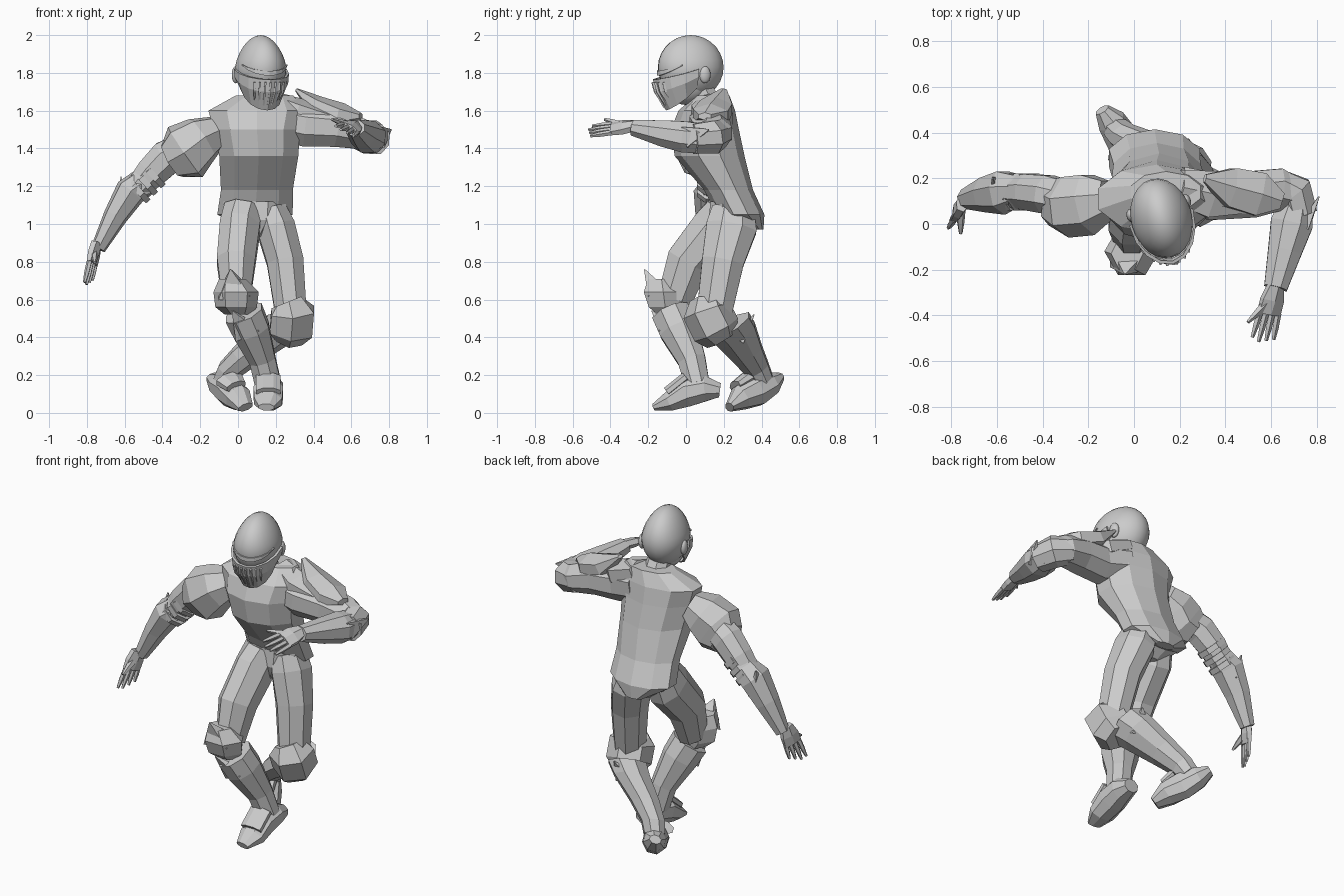
import bpy, bmesh, math
from mathutils import Vector, Matrix

cube = bpy.data.objects.get("Cube")
if cube:
    bpy.data.objects.remove(cube, do_unlink=True)

X, Y, Z = Vector((1, 0, 0)), Vector((0, 1, 0)), Vector((0, 0, 1))


def finish(name, bm):
    bmesh.ops.recalc_face_normals(bm, faces=bm.faces)
    mesh = bpy.data.meshes.new(name)
    bm.to_mesh(mesh)
    bm.free()
    obj = bpy.data.objects.new(name, mesh)
    bpy.context.collection.objects.link(obj)
    return obj


def loft(name, stations, hint=X, sides=8, normal=None, turn=0.5):
    """Skin rings; each station is centre x, y, z, radius along hint, other radius."""
    bm = bmesh.new()
    centres = [Vector(s[:3]) for s in stations]
    last = len(centres) - 1
    rings = []
    for i, station in enumerate(stations):
        axis = normal or (centres[min(i + 1, last)] - centres[max(i - 1, 0)]).normalized()
        u = (hint - axis * hint.dot(axis)).normalized()
        v = axis.cross(u)
        ring = []
        for k in range(sides):
            a = math.tau * (k + turn) / sides
            offset = u * math.cos(a) * station[3] + v * math.sin(a) * station[4]
            ring.append(bm.verts.new(centres[i] + offset))
        rings.append(ring)
    for low, high in zip(rings, rings[1:]):
        for k in range(sides):
            n = (k + 1) % sides
            bm.faces.new((low[k], low[n], high[n], high[k]))
    bm.faces.new(rings[0][::-1])
    bm.faces.new(rings[-1])
    return finish(name, bm)


def spike(name, base, tip, radius, hint=X, thin=0.4):
    loft(name, [(*base, radius, radius * thin), (*tip, .004, .004)], hint, 4)


def hand(side, wrist, reach, across, thumb_dir):
    wrist, reach, across = Vector(wrist), Vector(reach), Vector(across).normalized()
    knuckle = wrist + reach * 0.5
    loft(side + "_palm", [(*wrist, .04, .03), (*(wrist + reach * 0.25), .06, .03),
                          (*knuckle, .062, .022)], across, 6)
    for i in range(4):
        root = knuckle + across * (i - 1.5) * .03
        bend = reach * (0.5 - 0.05 * abs(i - 1)) + across * (i - 1.5) * .006
        loft(f"{side}_finger_{i + 1}", [(*(root - reach * .05), .015, .015),
             (*(root + bend * 0.5), .014, .014), (*(root + bend), .008, .008)], across, 5)
    root = wrist + reach * 0.2
    thumb = Vector(thumb_dir)
    loft(side + "_thumb", [(*root, .025, .022), (*(root + thumb * 0.6), .017, .017),
                           (*(root + thumb), .008, .008)], across, 5)


# Torso, coat tail and neck
loft("torso", [(.09, .38, .97, .06, .03), (.09, .29, 1.05, .21, .125), (.1, .225, 1.18, .2, .13),
               (.11, .125, 1.36, .22, .185), (.1, .1, 1.5, .24, .18), (.1, .11, 1.6, .27, .15),
               (.14, .14, 1.68, .16, .09)], X, 10, Z)
loft("pelvis", [(.09, .22, .93, .05, .07), (.09, .24, 1.02, .17, .13),
                (.09, .24, 1.12, .18, .12)], X, 8, Z)
loft("neck", [(.12, .12, 1.62, .08, .08), (.12, .05, 1.76, .07, .07)])

# Thighs
loft("left_thigh", [(.17, .25, 1.08, .09, .12), (.2, .24, .98, .11, .145),
                    (.25, .195, .8, .105, .12), (.28, .15, .53, .09, .1)])
loft("right_thigh", [(.03, .21, 1.08, .11, .11), (.01, .16, .98, .115, .14),
                     (-.01, .01, .8, .11, .125), (-.01, -.06, .6, .08, .1)])

# Knee guards
loft("left_knee_guard", [(.27, .11, .59, .08, .09), (.29, .11, .54, .13, .13),
                         (.28, .16, .44, .13, .13), (.27, .19, .39, .08, .09)], X, 6)
loft("right_knee_guard", [(-.03, -.13, .71, .07, .08), (-.01, -.12, .64, .12, .12),
                          (-.01, -.11, .56, .11, .1), (0, -.09, .52, .07, .07)], X, 6, Z, 0)
spike("right_knee_spike", (-.02, -.15, .63), (-.04, -.22, .76), .12, X, 0.6)

# Flared boots
loft("left_boot", [(.24, .23, .46, .13, .105), (.18, .27, .41, .12, .1),
                   (.05, .33, .31, .09, .085), (-.04, .38, .23, .07, .07),
                   (-.07, .41, .17, .06, .065)], Y, 8, Vector((-.3, .5, -.75)).normalized())
spike("left_boot_cuff", (.2, .29, .4), (.24, .36, .52), .1)
loft("right_boot", [(.03, -.08, .53, .11, .11), (.07, -.04, .44, .105, .11),
                    (.13, .03, .28, .075, .08), (.16, .06, .15, .075, .07)])
spike("right_boot_cuff", (.05, -.1, .42), (-.03, -.18, .54), .1)

# Feet
loft("left_foot", [(-.14, .5, .19, .035, .025), (-.1, .45, .155, .065, .065),
                   (-.05, .37, .12, .075, .09), (0, .29, .08, .075, .07),
                   (.04, .23, .03, .045, .025)])
loft("right_foot", [(.17, .18, .12, .05, .04), (.17, .1, .13, .075, .075),
                    (.16, 0, .11, .085, .085), (.16, -.09, .06, .08, .055),
                    (.15, -.17, .03, .045, .02)])
loft("left_ankle_strap", [(-.05, .32, .18, .08, .04), (-.01, .26, .14, .06, .03)])
loft("right_ankle_strap", [(.16, 0, .19, .07, .03), (.16, -.1, .11, .07, .03)])

# Right arm, hanging away from the body
loft("right_shoulder_guard", [(-.11, .11, 1.49, .09, .09), (-.19, .09, 1.45, .14, .13),
                              (-.28, .08, 1.38, .14, .165), (-.35, .1, 1.34, .11, .11)], Y, 7)
loft("right_upper_arm", [(-.25, .1, 1.42, .08, .09), (-.38, .13, 1.35, .09, .1),
                         (-.46, .14, 1.27, .085, .09), (-.54, .14, 1.18, .07, .07)], Y)
loft("right_forearm", [(-.5, .15, 1.22, .07, .08), (-.57, .14, 1.17, .1, .085),
                       (-.65, .13, 1.04, .08, .065), (-.74, .11, .87, .045, .04)], Y, 7)
spike("right_forearm_spike", (-.6, .15, 1.1), (-.62, .2, 1.25), .09, Y)
for i in range(3):
    spot = Vector((-.45, .14, 1.26)).lerp(Vector((-.53, .14, 1.18)), i / 2)
    step = Vector((-.012, 0, -.011))
    loft(f"right_elbow_band_{i + 1}", [(*(spot - step), .088, .088), (*(spot + step), .088, .088)], Y)
hand("right", (-.75, .09, .9), (-.045, -.06, -.22), (.4, 1, 0), (0, -.12, -.06))

# Left arm, raised and bent across the front
loft("left_upper_arm", [(.2, .14, 1.55, .12, .11), (.36, .12, 1.52, .11, .12),
                        (.52, .13, 1.51, .11, .11), (.64, .15, 1.48, .1, .09),
                        (.73, .12, 1.46, .07, .07)], Y)
loft("left_elbow", [(.62, .18, 1.48, .08, .07), (.7, .14, 1.46, .095, .09),
                    (.73, .04, 1.45, .085, .08)], Z)
loft("left_forearm", [(.72, .12, 1.45, .08, .07), (.69, 0, 1.46, .09, .1),
                      (.66, -.12, 1.48, .075, .08), (.62, -.28, 1.51, .045, .055)], Z)
spike("left_elbow_spike", (.75, 0, 1.46), (.81, .12, 1.5), .08, Z)
loft("left_shoulder_guard", [(.31, .2, 1.71, .02, .01), (.42, .16, 1.62, .1, .06),
                             (.55, .13, 1.57, .11, .07), (.65, .1, 1.57, .04, .02)], Y, 6)
loft("left_collar_plate", [(.2, .16, 1.65, .09, .05), (.34, .13, 1.59, .12, .07),
                           (.5, .08, 1.56, .04, .03)], Y, 6)
hand("left", (.62, -.27, 1.52), (-.06, -.25, -.03), (1, -.25, -.6), (-.11, -.11, .04))

# Head: everything below is built facing forward, then placed with one matrix
place = Matrix.Translation((.12, .025, 1.83)) @ Matrix.Rotation(math.radians(15), 4, "Z")


def ball(name, centre, size, taper=0.0):
    bm = bmesh.new()
    bmesh.ops.create_uvsphere(bm, u_segments=24, v_segments=14, radius=1)
    for vert in bm.verts:
        vert.co.x *= 1 - taper * max(vert.co.z, 0)
        vert.co = Vector(c + s * p for c, s, p in zip(centre, size, vert.co))
    for face in bm.faces:
        face.smooth = True
    bm.transform(place)
    return finish(name, bm)


def band(name, rows, spread, thickness, columns=8):
    """Curved plate: each row is height at front, height at side, width, depth."""
    bm = bmesh.new()
    grid = []
    for front, side, width, depth in rows:
        line = []
        for i in range(columns + 1):
            a = spread * (2 * i / columns - 1)
            blend = (a / spread) ** 2
            line.append(bm.verts.new((width * math.sin(a), -depth * math.cos(a),
                                      front + (side - front) * blend)))
        grid.append(line)
    for low, high in zip(grid, grid[1:]):
        for i in range(columns):
            bm.faces.new((low[i], low[i + 1], high[i + 1], high[i]))
    bm.transform(place)
    obj = finish(name, bm)
    solid = obj.modifiers.new("thickness", "SOLIDIFY")
    solid.thickness = thickness
    solid.offset = 0


ball("helmet_dome", (0, 0, 0), (.133, .177, .17), 0.2)
ball("face", (0, -.02, -.09), (.1, .13, .11))
band("face_mask", [(-.065, -.01, .138, .2), (-.13, -.05, .135, .185), (-.225, -.11, .1, .13)],
     math.radians(92), .014)
band("brow_ridge", [(-.045, .01, .134, .178), (-.02, .015, .134, .178)], math.radians(65), .01)

# Mask vents and cheek pieces
for i in range(-3, 4):
    a = i * 0.2
    top = place @ Vector((.14 * math.sin(a), -.206 * math.cos(a), -.08))
    middle = place @ Vector((.138 * math.sin(a), -.192 * math.cos(a), -.13))
    bottom = place @ Vector((.11 * math.sin(a), -.145 * math.cos(a), -.21 + abs(i) * .012))
    loft(f"mask_vent_{i + 4}", [(*p, .007, .009) for p in (top, middle, bottom)], X, 4)
for side, sign in (("left", 1), ("right", -1)):
    ball(side + "_ear", (sign * .125, .045, -.04), (.02, .03, .045))
